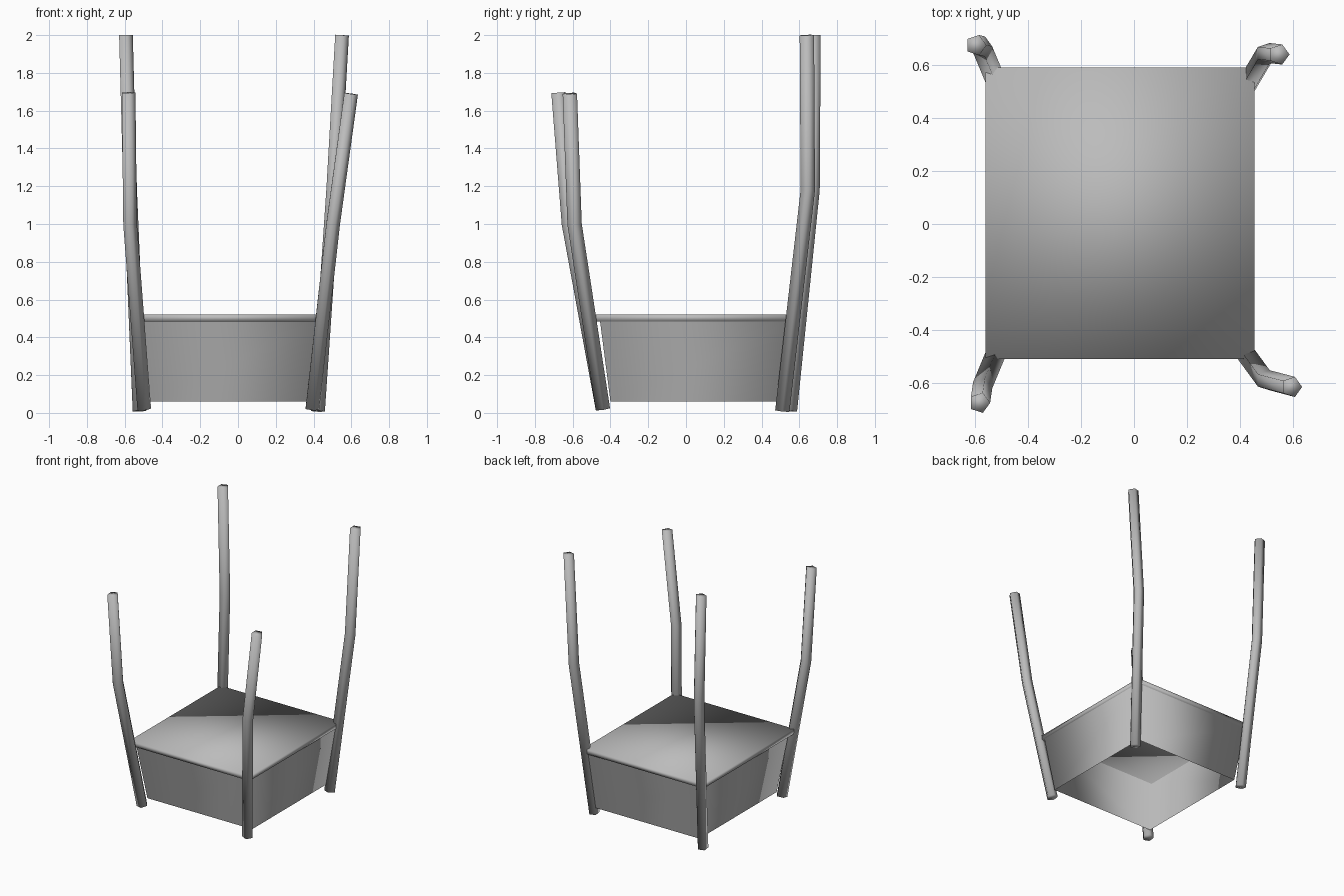
import bpy, bmesh, math
from mathutils import Vector

cube = bpy.data.objects.get("Cube")
if cube:
    bpy.data.objects.remove(cube, do_unlink=True)

# one plain grey for everything
grey = bpy.data.materials.new("plain_grey")
grey.use_nodes = True
colour = (0.5, 0.5, 0.5, 1)
grey.diffuse_color = colour
grey.node_tree.nodes["Principled BSDF"].inputs["Base Color"].default_value = colour


def loft(name, rings, caps=True):
    """Skin a list of equal rings of points, smooth shaded."""
    bm = bmesh.new()
    loops = [[bm.verts.new(p) for p in ring] for ring in rings]
    n = len(loops[0])
    for low, high in zip(loops, loops[1:]):
        for i in range(n):
            j = (i + 1) % n
            bm.faces.new((low[i], low[j], high[j], high[i]))
    if caps:
        bm.faces.new(loops[0][::-1])
        bm.faces.new(loops[-1])
    for f in bm.faces:
        f.smooth = True
    mesh = bpy.data.meshes.new(name)
    bm.to_mesh(mesh)
    bm.free()
    mesh.materials.append(grey)
    obj = bpy.data.objects.new(name, mesh)
    bpy.context.collection.objects.link(obj)
    return obj


def rectangle(x0, x1, y0, y1, z):
    return [Vector(p) for p in ((x0, y0, z), (x1, y0, z), (x1, y1, z), (x0, y1, z))]


def post(name, path, radius=0.04, sides=5):
    """Bent five-sided pole with rings square to the path."""
    pts = [Vector(p) for p in path]
    rings = []
    for i, p in enumerate(pts):
        along = Vector()
        if i > 0:
            along += (p - pts[i - 1]).normalized()
        if i < len(pts) - 1:
            along += (pts[i + 1] - p).normalized()
        along.normalize()
        v = along.cross(Vector((1, 0, 0))).normalized()
        u = v.cross(along)
        rings.append([p + radius * (u * math.cos(a) + v * math.sin(a))
                      for a in (math.tau * k / sides for k in range(sides))])
    loft(name, rings)


# flat top slab
loft("top_slab", [rectangle(-0.56, 0.455, -0.51, 0.59, z) for z in (0.485, 0.52)])

# tapering skirt, open underneath
loft("skirt", [rectangle(-0.485, 0.40, -0.40, 0.53, 0.06),
               rectangle(-0.545, 0.45, -0.455, 0.58, 0.485)], caps=False)

# four bent corner posts
post("front_right_post", [(-0.50, -0.44, 0.02), (-0.575, -0.62, 1.0), (-0.583, -0.675, 1.695)])
post("front_left_post", [(0.39, -0.44, 0.02), (0.50, -0.59, 1.0), (0.595, -0.615, 1.69)])
post("back_right_post", [(-0.525, 0.55, 0.01), (-0.575, 0.67, 1.18), (-0.597, 0.675, 2.0)])
post("back_left_post", [(0.42, 0.51, 0.01), (0.50, 0.645, 1.18), (0.547, 0.64, 2.0)])
